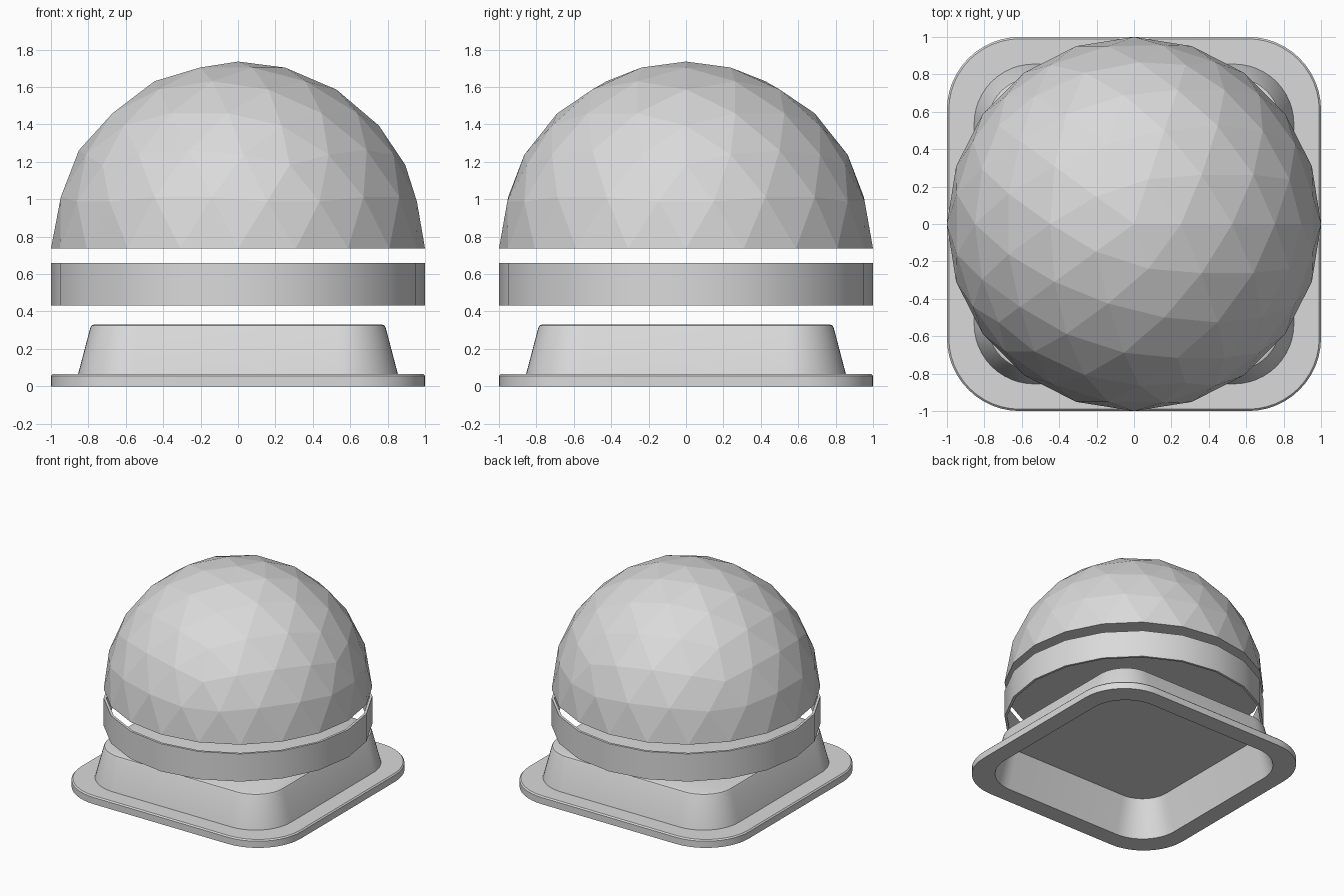
import bpy, bmesh, math

if "Cube" in bpy.data.objects:
    bpy.data.objects.remove(bpy.data.objects["Cube"])

grey = bpy.data.materials.new("light_grey")
grey.diffuse_color = (0.7, 0.7, 0.7, 1)
grey.use_nodes = True
grey.node_tree.nodes["Principled BSDF"].inputs["Base Color"].default_value = grey.diffuse_color


def finish(bm, name, smooth_angle=None):
    bmesh.ops.recalc_face_normals(bm, faces=bm.faces[:])
    mesh = bpy.data.meshes.new(name)
    bm.to_mesh(mesh)
    bm.free()
    mesh.materials.append(grey)
    obj = bpy.data.objects.new(name, mesh)
    bpy.context.collection.objects.link(obj)
    if smooth_angle:
        bpy.ops.object.select_all(action='DESELECT')
        obj.select_set(True)
        bpy.context.view_layer.objects.active = obj
        bpy.ops.object.shade_smooth_by_angle(angle=math.radians(smooth_angle))
    return obj


def rounded_square(half, radius, z, steps=12):
    """Points of a square outline with rounded corners."""
    pts = []
    for corner in range(4):
        mid = math.radians(45 + 90 * corner)
        cx = math.copysign(half - radius, math.cos(mid))
        cy = math.copysign(half - radius, math.sin(mid))
        for i in range(steps + 1):
            a = math.radians(90 * (corner + i / steps))
            pts.append((cx + radius * math.cos(a), cy + radius * math.sin(a), z))
    return pts


def circle(radius, z, sides=20):
    return [(radius * math.cos(2 * math.pi * i / sides),
             radius * math.sin(2 * math.pi * i / sides), z) for i in range(sides)]


def loft(bm, outlines, closed):
    """Bridge outlines in order; join the ends or cap them."""
    rings = [[bm.verts.new(p) for p in o] for o in outlines]
    pairs = list(zip(rings, rings[1:]))
    if closed:
        pairs.append((rings[-1], rings[0]))
    else:
        bm.faces.new(rings[0])
        bm.faces.new(rings[-1])
    n = len(rings[0])
    for a, b in pairs:
        for i in range(n):
            j = (i + 1) % n
            bm.faces.new((a[i], a[j], b[j], b[i]))


# Base curb: hollow tapered box with a flat flange (half width, corner radius, z)
profile = [
    (0.77, 0.235, 0.31), (0.852, 0.317, 0.0),
    (1.0, 0.39, 0.0), (1.0, 0.39, 0.055), (0.99, 0.38, 0.065),
    (0.855, 0.32, 0.065), (0.79, 0.255, 0.312), (0.783, 0.248, 0.325),
    (0.77, 0.235, 0.33),
]
bm = bmesh.new()
loft(bm, [rounded_square(*p) for p in profile], closed=False)
finish(bm, "base_curb", 30)

# Middle ring: thin twenty-sided open band
bm = bmesh.new()
loft(bm, [circle(1, 0.433), circle(1, 0.66), circle(0.98, 0.66), circle(0.98, 0.433)],
     closed=True)
finish(bm, "middle_ring", 30)

# Dome: upper half of a faceted sphere with a flat underside
bm = bmesh.new()
bmesh.ops.create_icosphere(bm, subdivisions=3, radius=1)
bmesh.ops.bisect_plane(bm, geom=bm.verts[:] + bm.edges[:] + bm.faces[:], dist=1e-4,
                       plane_co=(0, 0, 0), plane_no=(0, 0, 1), clear_inner=True)
bmesh.ops.holes_fill(bm, edges=[e for e in bm.edges if e.is_boundary], sides=0)
bmesh.ops.translate(bm, verts=bm.verts[:], vec=(0, 0, 0.736))
finish(bm, "dome")
